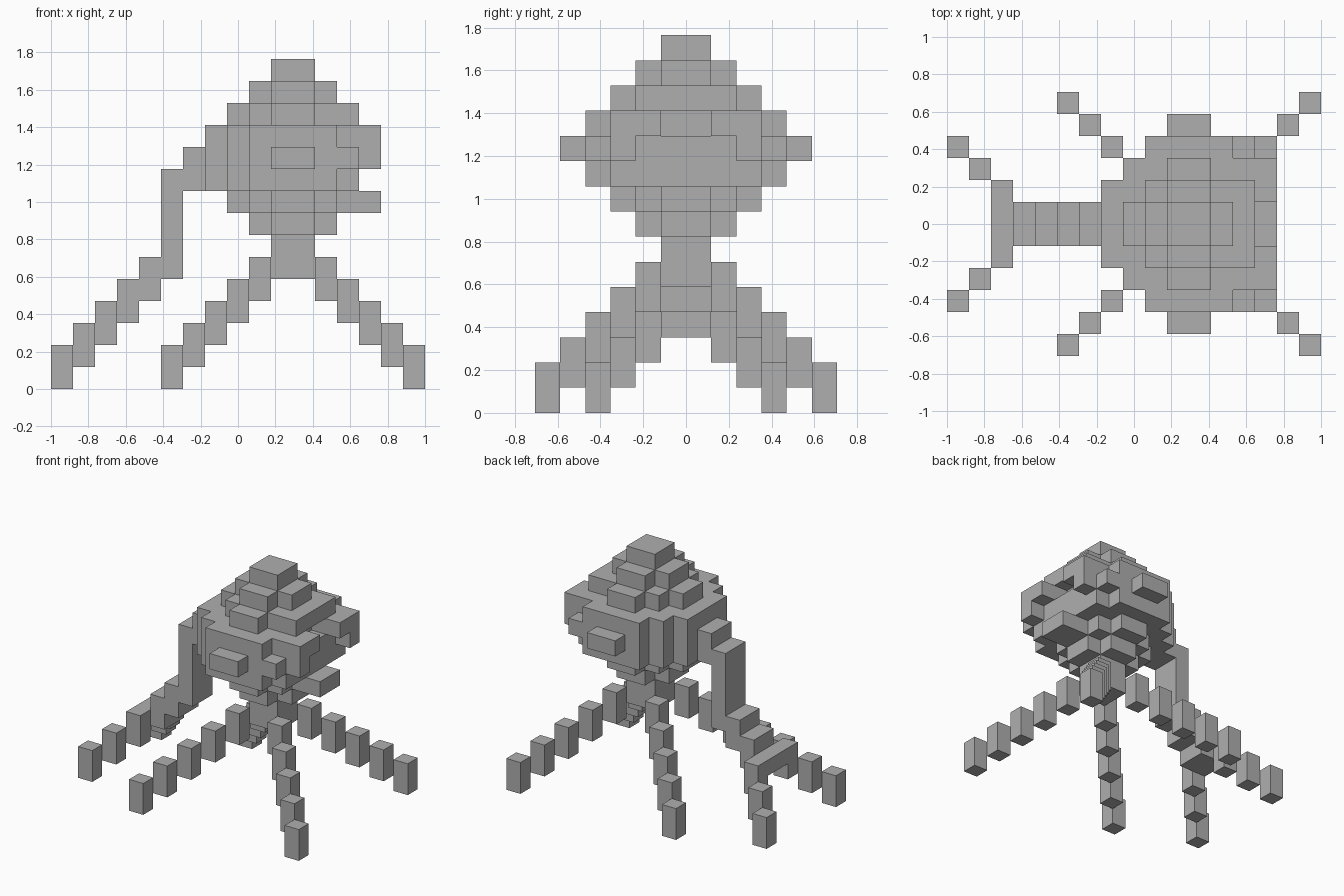
import bpy
import bmesh
from mathutils import Vector

cube = bpy.data.objects.get("Cube")
if cube:
    bpy.data.objects.remove(cube, do_unlink=True)

UNIT = 2 / 17

grey = bpy.data.materials.new("plain grey")
grey.use_nodes = True
colour = (0.43, 0.43, 0.43, 1)
grey.diffuse_color = colour
grey.node_tree.nodes["Principled BSDF"].inputs["Base Color"].default_value = colour


def mirrored(x0, x1, h0, h1, z0, z1):
    """Cells of a block and its twin across y = 0."""
    cells = set()
    for x in range(x0, x1):
        for h in range(h0, h1):
            for z in range(z0, z1):
                cells |= {(x, h, z), (x, -1 - h, z)}
    return cells


def build(name, cells):
    """Skin a set of cells with only its outer faces."""
    bm = bmesh.new()
    for cell in cells:
        for axis in range(3):
            for side in (0, 1):
                near = list(cell)
                near[axis] += 2 * side - 1
                if tuple(near) in cells:
                    continue
                base = Vector(cell)
                base[axis] += side
                a, b = Vector(), Vector()
                a[(axis + 1) % 3] = 1
                b[(axis + 2) % 3] = 1
                ring = [base, base + a, base + a + b, base + b]
                if not side:
                    ring.reverse()
                bm.faces.new([bm.verts.new(((p.x - 8.5) * UNIT, p.y * UNIT, p.z * UNIT))
                              for p in ring])
    bmesh.ops.remove_doubles(bm, verts=bm.verts, dist=UNIT / 100)
    mesh = bpy.data.meshes.new(name)
    bm.to_mesh(mesh)
    bm.free()
    mesh.materials.append(grey)
    obj = bpy.data.objects.new(name, mesh)
    bpy.context.collection.objects.link(obj)


def part(name, *blocks):
    build(name, set().union(*(mirrored(*b) for b in blocks)))


# Head: stepped crown, wide middle, stepped chin, with recessed brow centre
part("head",
     (10, 12, 0, 1, 14, 15),
     (9, 13, 0, 1, 13, 14), (10, 12, 0, 2, 13, 14),
     (8, 9, 0, 1, 12, 13), (9, 14, 0, 2, 12, 13), (10, 12, 0, 3, 12, 13),
     (7, 8, 0, 2, 9, 12), (8, 9, 0, 3, 9, 12), (9, 13, 0, 4, 9, 12),
     (13, 14, 1, 3, 11, 12), (13, 14, 0, 4, 10, 11), (13, 14, 0, 3, 9, 10),
     (8, 9, 0, 1, 8, 9), (9, 13, 0, 2, 8, 9), (10, 12, 0, 3, 8, 9),
     (9, 13, 0, 1, 7, 8), (10, 12, 0, 2, 7, 8))
part("brows", (14, 15, 1, 3, 11, 12), (14, 15, 2, 3, 10, 11))
part("ears", (10, 12, 4, 5, 10, 11))
part("lower_lip", (13, 15, 0, 1, 8, 9))
part("neck", (10, 12, 0, 1, 5, 7))

# Four stepped legs spreading from the neck
for name, start, step in (("face_side_leg", 12, 1), ("tail_side_leg", 9, -1)):
    for side in ("left", "right"):
        cells = set()
        for n in range(5):
            y = n + 1 if side == "left" else -2 - n
            x = start + step * n
            cells |= {(x, y, 4 - n), (x, y, 5 - n)}
        build(name + "_" + side, cells)

# Tail drops behind the head and forks at a crossbar
part("tail",
     (6, 7, 0, 1, 9, 11), (5, 6, 0, 1, 5, 10),
     (4, 5, 0, 1, 4, 6), (3, 4, 0, 1, 3, 5))
part("tail_fork",
     (2, 3, 0, 2, 3, 4), (2, 3, 1, 2, 2, 4),
     (1, 2, 2, 3, 1, 3), (0, 1, 3, 4, 0, 2))
